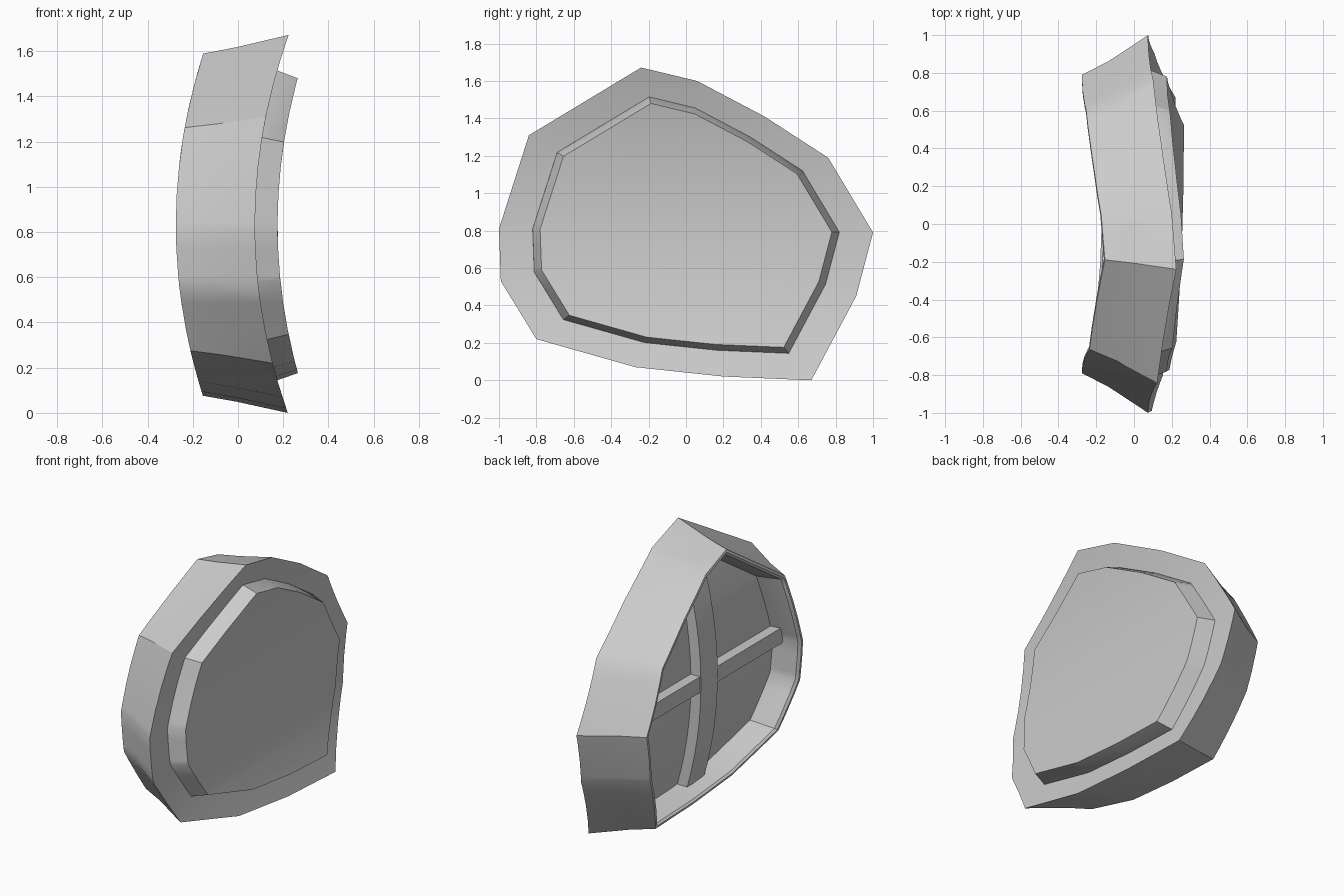
import bpy, bmesh, math

if "Cube" in bpy.data.objects:
    bpy.data.objects.remove(bpy.data.objects["Cube"])

# Outer outline in (y, z), seen from +x
OUTLINE = [(-.24, 1.672), (.06, 1.6), (.42, 1.41), (.76, 1.19), (1, .79),
           (.91, .45), (.67, 0), (.2, .02), (-.27, .07), (-.8, .22),
           (-.99, .53), (-1, .81), (-.84, 1.31)]
CZ = .8


def bend(z):
    # concave bow of the whole part along its height
    return .075 + .145 * ((z - .83) / .83) ** 2


def finish(bm, name):
    # slice into horizontal bands, then bow every vertex
    for i in range(1, 14):
        bmesh.ops.bisect_plane(bm, geom=bm.verts[:] + bm.edges[:] + bm.faces[:],
                               plane_co=(0, 0, i * .12 + .007), plane_no=(0, 0, 1))
    for v in bm.verts:
        v.co.x += bend(v.co.z)
    bmesh.ops.recalc_face_normals(bm, faces=bm.faces[:])
    me = bpy.data.meshes.new(name)
    bm.to_mesh(me)
    bm.free()
    ob = bpy.data.objects.new(name, me)
    bpy.context.collection.objects.link(ob)
    bpy.ops.object.select_all(action='DESELECT')
    bpy.context.view_layer.objects.active = ob
    ob.select_set(True)
    bpy.ops.object.shade_smooth_by_angle(angle=math.radians(30))
    return ob


def loft(name, rings, caps):
    # rings: (x offset, y scale, z scale) of the outline
    bm = bmesh.new()
    loops = [[bm.verts.new((x, y * sy, CZ + (z - CZ) * sz)) for y, z in OUTLINE]
             for x, sy, sz in rings]
    n = len(OUTLINE)
    pairs = list(zip(loops, loops[1:]))
    if not caps:
        pairs.append((loops[-1], loops[0]))
    for a, b in pairs:
        for i in range(n):
            j = (i + 1) % n
            bm.faces.new((a[i], a[j], b[j], b[i]))
    if caps:
        bm.faces.new(loops[0])
        bm.faces.new(loops[-1])
    return finish(bm, name)


def bar(name, x0, x1, hy, z0, z1):
    bm = bmesh.new()
    bmesh.ops.create_cube(bm, size=1)
    for v in bm.verts:
        v.co = (x1 if v.co.x > 0 else x0, hy if v.co.y > 0 else -hy,
                z1 if v.co.z > 0 else z0)
    return finish(bm, name)


# Tapered rim with a rounded lip around the open back
loft("frame", [(0, .82, .82), (0, 1, 1), (-.21, .862, .938), (-.35, .79, .905),
               (-.35, .775, .885), (-.335, .76, .87), (-.17, .74, .84)], False)

# Raised front panel
loft("panel", [(-.17, .745, .845), (-.002, .82, .82), (.1, .78, .78)], True)

# Cross braces on the back of the panel
bar("vertical_brace", -.24, -.16, .085, .15, 1.49)
bar("horizontal_brace", -.235, -.16, .745, .78, .88)
